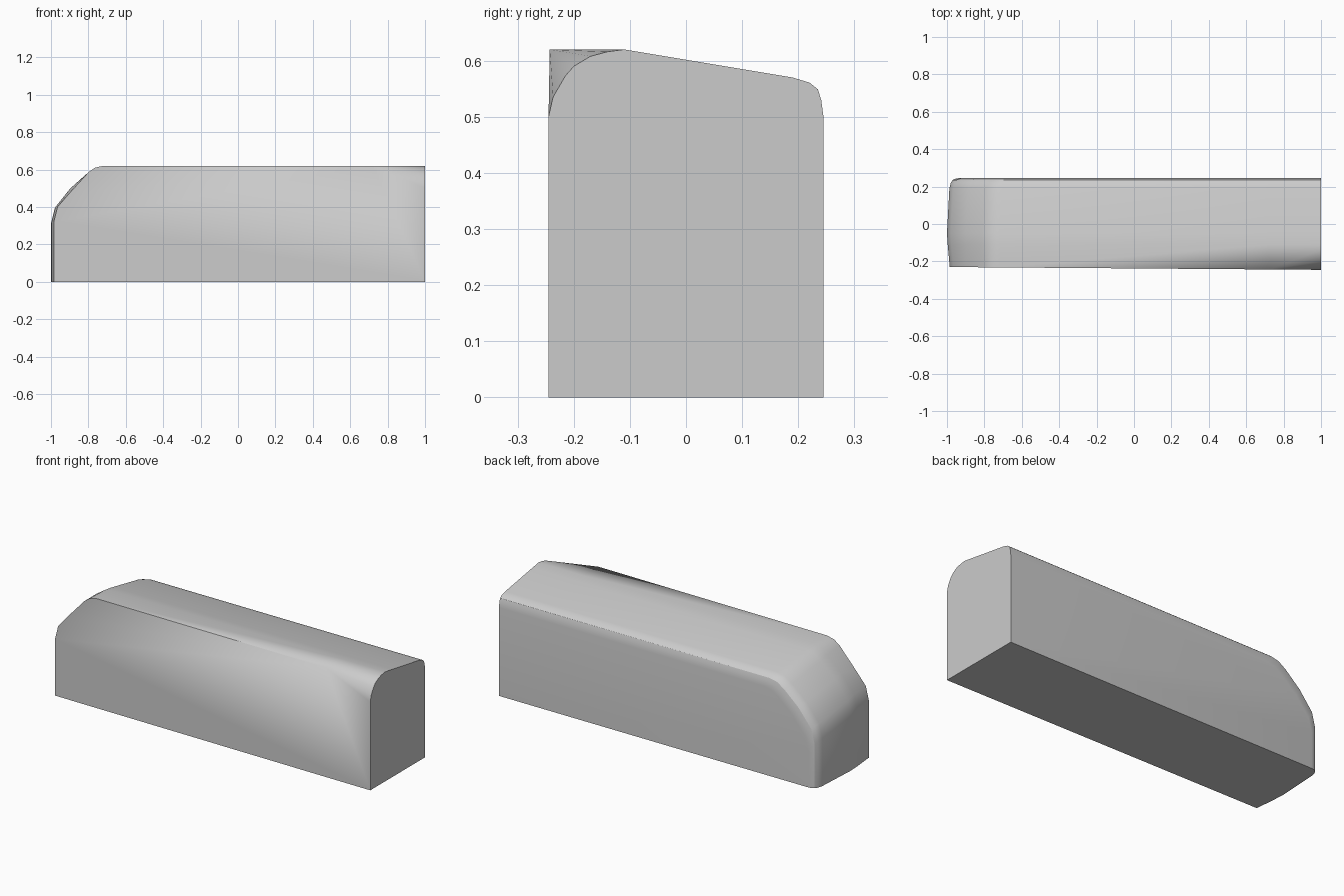
import bpy
import bmesh
from mathutils import Vector

cube = bpy.data.objects.get("Cube")
if cube:
    bpy.data.objects.remove(cube)

TOP = 0.62
APEX_X = 0.72

# Rounded end profiles (x, z): crisp front edge and fuller body
front_curve = [(-0.985, 0.32), (-0.965, 0.40), (-0.90, 0.475), (-0.80, 0.585), (-0.765, 0.61), (-0.72, TOP)]
body_curve = [(-1, 0.32), (-0.98, 0.40), (-0.90, 0.50), (-0.81, 0.58), (-0.765, 0.61), (-0.72, TOP)]


def front_y(x):
    # The front face tapers very slightly toward the rounded end
    return -0.2375 - 0.0075 * x


def front_ring(corner_y, corner_z):
    outline = [(front_curve[0][0], 0)] + front_curve + [(APEX_X, TOP)]
    ring = [Vector((x, front_y(x), z)) for x, z in outline]
    return ring + [Vector((1, corner_y, corner_z)), Vector((1, front_y(1), 0))]


def body_ring(y, inset, top):
    drop = TOP - top
    curve = [(x + inset, z - drop) for x, z in body_curve]
    outline = [(curve[0][0], 0)] + curve + [(APEX_X, top), (1, top), (1, 0)]
    return [Vector((x, y, z)) for x, z in outline]


# Fan-shaped relief at the front corner, then slices from ridge to back
relief = [(-0.245, 0.50), (-0.237, 0.535), (-0.215, 0.573), (-0.20, 0.59), (-0.17, 0.608), (-0.14, 0.616)]
slices = [(-0.11, 0.004, TOP), (-0.05, 0, 0.61), (0.19, 0.013, 0.57), (0.22, 0.02, 0.561),
          (0.235, 0.03, 0.549), (0.241, 0.042, 0.53), (0.245, 0.06, 0.50)]
rings = [front_ring(*p) for p in relief] + [body_ring(*s) for s in slices]

# Loft the rings into one closed block
bm = bmesh.new()
loops = [[bm.verts.new(p) for p in ring] for ring in rings]
count = len(loops[0])
for a, b in zip(loops, loops[1:]):
    for i in range(count):
        j = (i + 1) % count
        bm.faces.new((a[i], a[j], b[j], b[i]))
bm.faces.new(loops[0])
bm.faces.new(loops[-1])
bmesh.ops.remove_doubles(bm, verts=bm.verts[:], dist=0.0005)
bmesh.ops.dissolve_degenerate(bm, edges=bm.edges[:], dist=0.0005)
bmesh.ops.recalc_face_normals(bm, faces=bm.faces[:])

mesh = bpy.data.meshes.new("rounded_block")
bm.to_mesh(mesh)
bm.free()
block = bpy.data.objects.new("rounded_block", mesh)
bpy.context.collection.objects.link(block)

# Plain grey finish
grey = bpy.data.materials.new("light_grey")
grey.use_nodes = True
colour = (0.6, 0.6, 0.6, 1)
grey.diffuse_color = colour
grey.node_tree.nodes["Principled BSDF"].inputs["Base Color"].default_value = colour
mesh.materials.append(grey)

bpy.context.view_layer.objects.active = block
block.select_set(True)
bpy.ops.object.shade_smooth_by_angle(angle=0.5)
